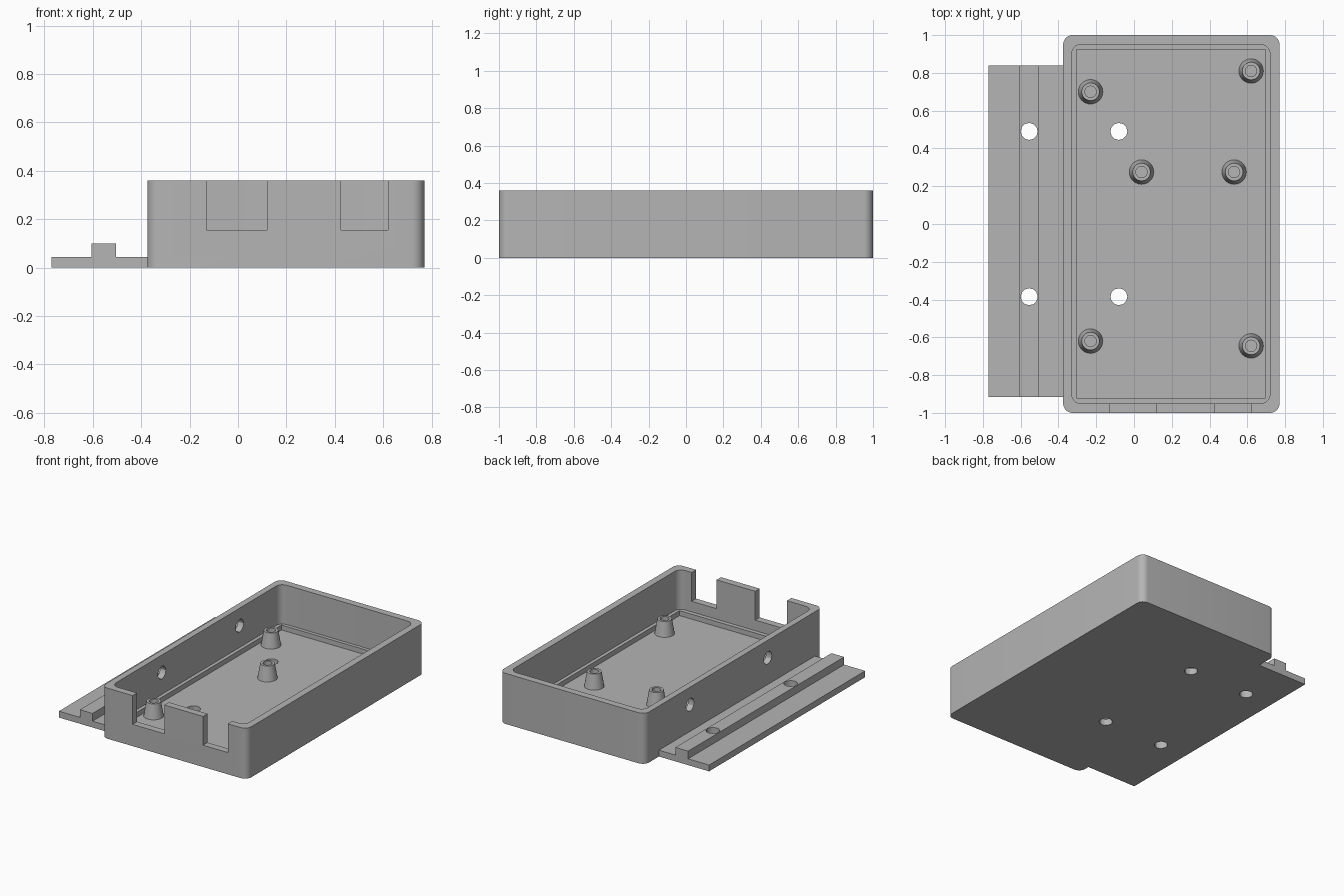
import bpy, bmesh, math
from mathutils import Matrix

if "Cube" in bpy.data.objects:
    bpy.data.objects.remove(bpy.data.objects["Cube"])

grey = bpy.data.materials.new("matte grey")
grey.use_nodes = True
COLOUR = (0.46, 0.46, 0.46, 1)
grey.diffuse_color = COLOUR
grey.node_tree.nodes["Principled BSDF"].inputs["Base Color"].default_value = COLOUR


def finish(name, bm):
    bmesh.ops.recalc_face_normals(bm, faces=bm.faces)
    mesh = bpy.data.meshes.new(name)
    bm.to_mesh(mesh)
    bm.free()
    mesh.materials.append(grey)
    obj = bpy.data.objects.new(name, mesh)
    bpy.context.collection.objects.link(obj)
    return obj


def block(name, x0, x1, y0, y1, z0, z1, radius=0):
    """Box with optionally rounded vertical edges."""
    bm = bmesh.new()
    bmesh.ops.create_cube(bm, size=1)
    for v in bm.verts:
        v.co = (x1 if v.co.x > 0 else x0, y1 if v.co.y > 0 else y0,
                z1 if v.co.z > 0 else z0)
    if radius:
        upright = [e for e in bm.edges
                   if abs(e.verts[0].co.z - e.verts[1].co.z) > 0.01]
        bmesh.ops.bevel(bm, geom=upright, offset=radius, segments=8,
                        profile=0.5, affect='EDGES')
    return finish(name, bm)


def drill(x, y, z, length, axis='Z', radius=0.045):
    bm = bmesh.new()
    turn = Matrix.Rotation(math.pi / 2, 4, 'Y') if axis == 'X' else Matrix()
    bmesh.ops.create_cone(bm, cap_ends=True, segments=12, radius1=radius,
                          radius2=radius, depth=length,
                          matrix=Matrix.Translation((x, y, z)) @ turn)
    return finish("drill", bm)


def activate(obj):
    bpy.ops.object.select_all(action='DESELECT')
    obj.select_set(True)
    bpy.context.view_layer.objects.active = obj


def cut(obj, cutters):
    activate(obj)
    for cutter in cutters:
        mod = obj.modifiers.new("cut", 'BOOLEAN')
        mod.operation = 'DIFFERENCE'
        mod.solver = 'EXACT'
        mod.object = cutter
        bpy.ops.object.modifier_apply(modifier=mod.name)
        bpy.data.objects.remove(cutter)


def smooth(obj):
    activate(obj)
    bpy.ops.object.shade_smooth_by_angle(angle=math.radians(30))


FLOOR, TOP = 0.045, 0.36
HOLE_YS = (0.49, -0.385)

# Open tray with a stepped floor, two front notches and drilled holes
tray = block("tray", -0.375, 0.77, -1, 1, 0, TOP, 0.05)
cutters = [
    block("cavity", -0.33, 0.72, -0.95, 0.95, 0.08, 0.6, 0.05),
    block("floor_recess", -0.305, 0.695, -0.92, 0.925, FLOOR, 0.2),
    block("notch", -0.13, 0.12, -1.1, -0.9, 0.155, 0.6),
    block("notch", 0.425, 0.62, -1.1, -0.9, 0.155, 0.6),
]
for y in HOLE_YS:
    cutters.append(drill(-0.08, y, 0, 0.3))
    cutters.append(drill(-0.35, y, 0.235, 0.2, 'X'))
cut(tray, cutters)
smooth(tray)

# Side flange with a raised rib, extruded from its end profile
profile = [(-0.77, 0), (-0.375, 0), (-0.375, FLOOR), (-0.505, FLOOR),
           (-0.505, 0.1), (-0.605, 0.1), (-0.605, FLOOR), (-0.77, FLOOR)]
bm = bmesh.new()
end = bm.faces.new([bm.verts.new((x, -0.915, z)) for x, z in profile])
side = bmesh.ops.extrude_face_region(bm, geom=[end])
bmesh.ops.translate(bm, vec=(0, 1.755, 0),
                    verts=[g for g in side["geom"]
                           if isinstance(g, bmesh.types.BMVert)])
flange = finish("side_flange", bm)
cut(flange, [drill(-0.555, y, 0, 0.4) for y in HOLE_YS])
smooth(flange)

# Tapered hollow standoffs
POST = [(0.065, FLOOR), (0.047, 0.15), (0.03, 0.15), (0.03, FLOOR + 0.002)]
POSTS = [(-0.23, 0.7), (0.62, 0.81), (0.04, 0.275),
         (0.53, 0.275), (-0.23, -0.62), (0.62, -0.645)]
for i, (px, py) in enumerate(POSTS):
    bm = bmesh.new()
    verts = [bm.verts.new((r, 0, z)) for r, z in POST]
    edges = [bm.edges.new(pair) for pair in zip(verts, verts[1:])]
    bmesh.ops.spin(bm, geom=verts + edges, cent=(0, 0, 0), axis=(0, 0, 1),
                   angle=math.tau, steps=24, use_merge=True)
    bmesh.ops.remove_doubles(bm, verts=bm.verts, dist=0.0005)
    bmesh.ops.translate(bm, verts=bm.verts, vec=(px, py, 0))
    post = finish(f"standoff_{i + 1}", bm)
    smooth(post)
